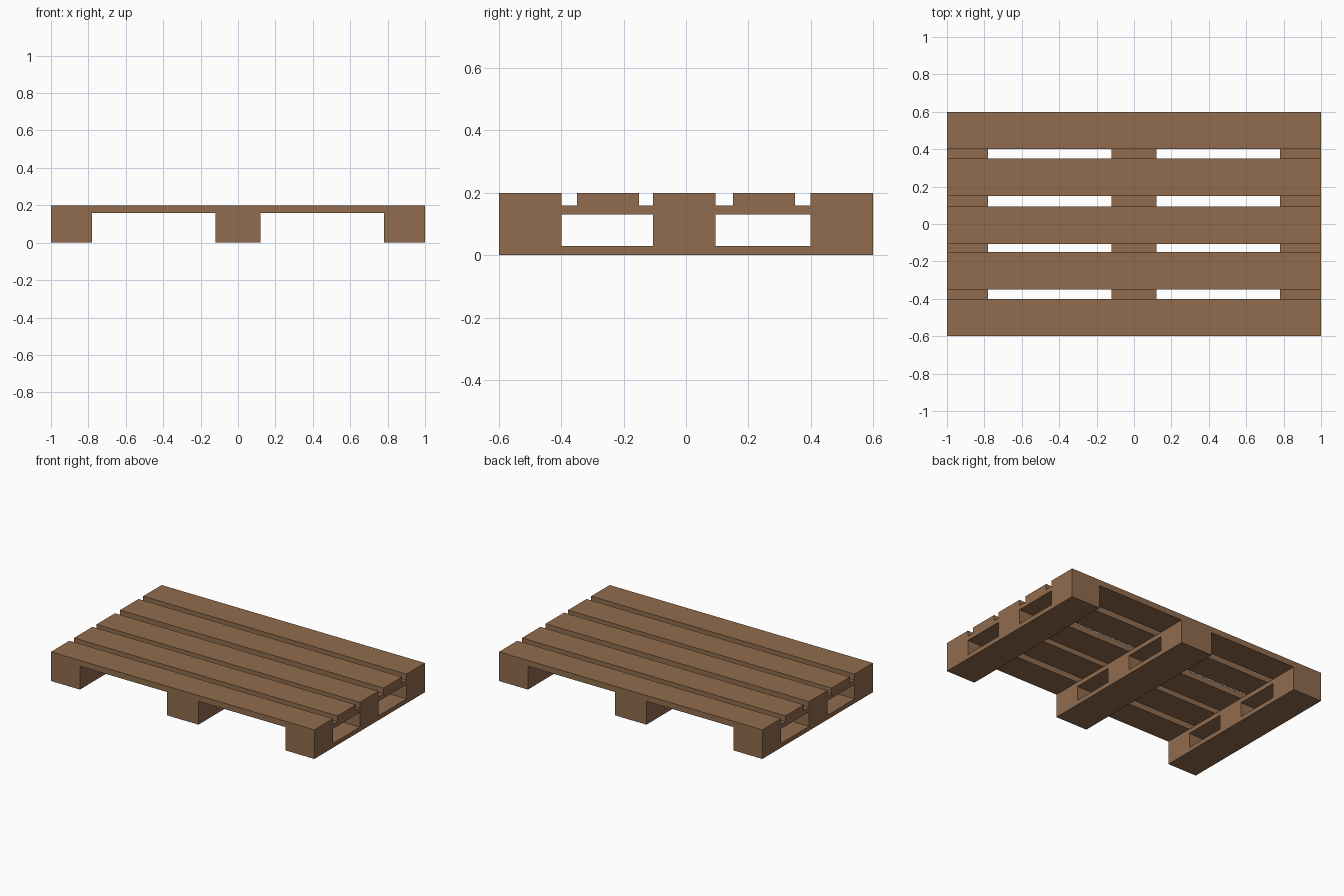
import bpy, bmesh
from mathutils import Vector

if "Cube" in bpy.data.objects:
    bpy.data.objects.remove(bpy.data.objects["Cube"])

wood = bpy.data.materials.new("brown_wood")
wood.diffuse_color = (0.28, 0.15, 0.075, 1)
wood.use_nodes = True
wood.node_tree.nodes["Principled BSDF"].inputs["Base Color"].default_value = wood.diffuse_color


def box(name, x, y, z):
    """Flat-sided timber spanning the given (min, max) ranges."""
    bm = bmesh.new()
    bmesh.ops.create_cube(bm, size=1)
    size = Vector((x[1] - x[0], y[1] - y[0], z[1] - z[0]))
    centre = Vector((sum(x), sum(y), sum(z))) / 2
    bmesh.ops.scale(bm, vec=size, verts=bm.verts)
    bmesh.ops.translate(bm, vec=centre, verts=bm.verts)
    mesh = bpy.data.meshes.new(name)
    bm.to_mesh(mesh)
    bm.free()
    mesh.materials.append(wood)
    obj = bpy.data.objects.new(name, mesh)
    bpy.context.collection.objects.link(obj)
    return obj


def span(centre, width):
    return (centre - width / 2, centre + width / 2)


MID = -0.006       # the middle row sits slightly forward
BOARD = 0.2        # board and block depth

# Five deck boards running the full length
for i, y in enumerate((-0.5, -0.25, MID, 0.25, 0.5)):
    box(f"deck_board_{i + 1}", (-1, 1), span(y, BOARD), (0.16, 0.2))

# Three supports: bottom runner, spacer blocks and cross board
supports = {"left": (-1, -0.78), "middle": (-0.12, 0.12), "right": (0.78, 1)}
for side, x in supports.items():
    box(f"{side}_bottom_runner", x, (-0.6, 0.6), (0, 0.03))
    box(f"{side}_cross_board", x, (-0.6, 0.6), (0.13, 0.16))
    for row, y in (("front", -0.5), ("centre", MID), ("back", 0.5)):
        box(f"{side}_{row}_block", x, span(y, BOARD), (0.03, 0.13))
